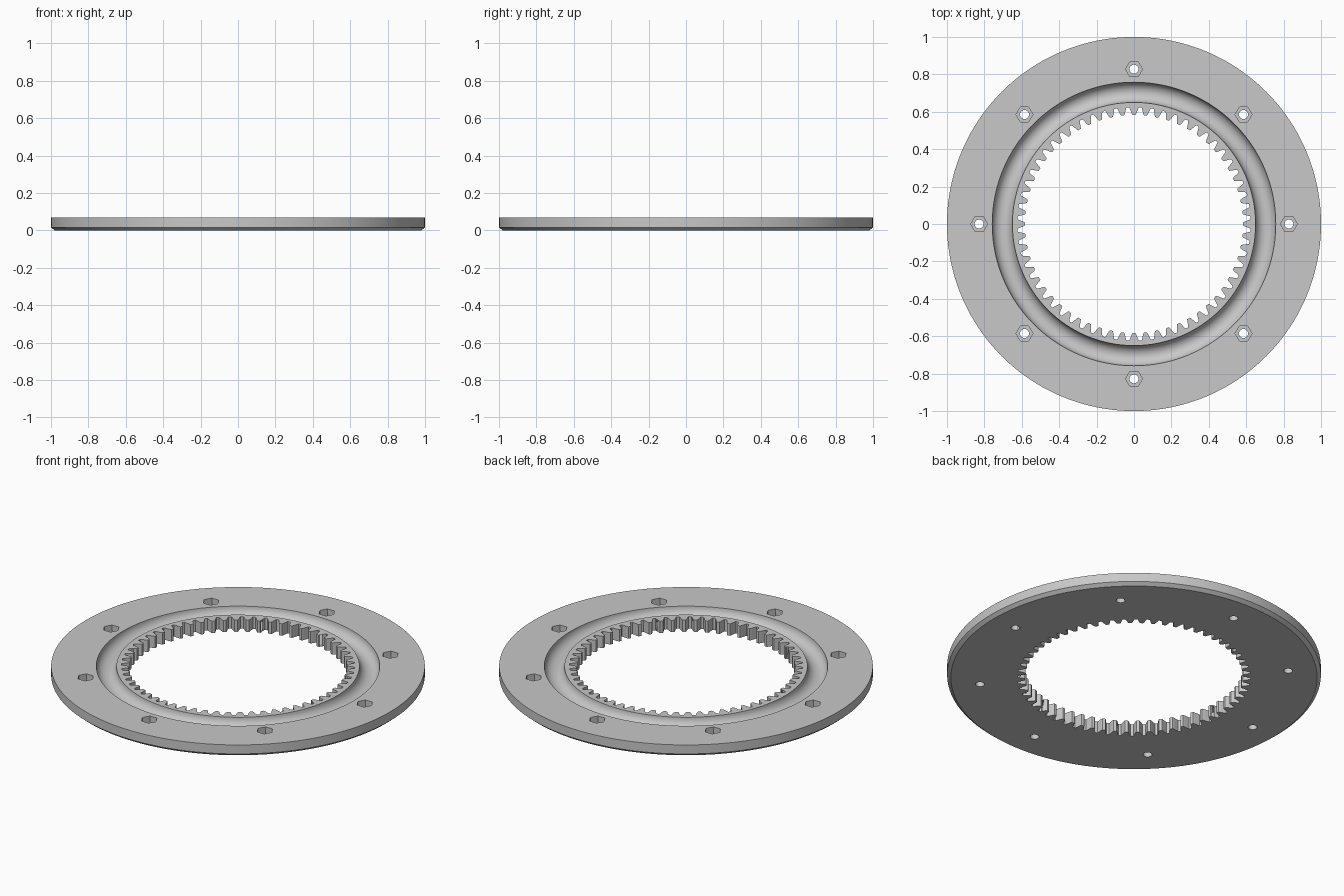
import bpy, bmesh
from math import pi, sin, cos, radians
from mathutils import Matrix, Vector

HEIGHT = 0.07
TEETH = 60
BOLTS = 8
BOLT_CIRCLE = 0.828

cube = bpy.data.objects.get("Cube")
if cube:
    bpy.data.objects.remove(cube, do_unlink=True)

grey = bpy.data.materials.new("light grey")
grey.use_nodes = True
grey.diffuse_color = (0.58, 0.58, 0.58, 1)
grey.node_tree.nodes["Principled BSDF"].inputs["Base Color"].default_value = (0.58, 0.58, 0.58, 1)


def finish(bm, name):
    bmesh.ops.recalc_face_normals(bm, faces=bm.faces)
    mesh = bpy.data.meshes.new(name)
    bm.to_mesh(mesh)
    bm.free()
    mesh.materials.append(grey)
    obj = bpy.data.objects.new(name, mesh)
    bpy.context.collection.objects.link(obj)
    return obj


def add_prism(bm, outline, z0, z1):
    face = bm.faces.new([bm.verts.new((x, y, z0)) for x, y in outline])
    top = bmesh.ops.extrude_face_region(bm, geom=[face])["geom"]
    verts = [v for v in top if isinstance(v, bmesh.types.BMVert)]
    bmesh.ops.translate(bm, verts=verts, vec=(0, 0, z1 - z0))


def polygon(radius, sides, cx=0, cy=0):
    return [(cx + radius * cos(2 * pi * i / sides), cy + radius * sin(2 * pi * i / sides))
            for i in range(sides)]


def bolt_prisms(name, radius, sides, z0, z1):
    bm = bmesh.new()
    for i in range(BOLTS):
        a = 2 * pi * i / BOLTS
        add_prism(bm, polygon(radius, sides, BOLT_CIRCLE * cos(a), BOLT_CIRCLE * sin(a)), z0, z1)
    return finish(bm, name)


# Ring body: lathed section with a bottom chamfer and a round ball groove
section = [(0.54, 0), (0.98, 0), (1, 0.017), (1, HEIGHT)]
groove_mid, groove_r, steps = 0.704, 0.054, 16
for i in range(steps + 1):
    a = -pi * i / steps
    section.append((groove_mid + groove_r * cos(a), HEIGHT + groove_r * sin(a)))
section.append((0.54, HEIGHT))
bm = bmesh.new()
verts = [bm.verts.new((r, 0, z)) for r, z in section]
edges = [bm.edges.new((v, verts[(i + 1) % len(verts)])) for i, v in enumerate(verts)]
bmesh.ops.spin(bm, geom=verts + edges, cent=(0, 0, 0), axis=(0, 0, 1),
               angle=2 * pi, steps=160, use_merge=True)
bmesh.ops.remove_doubles(bm, verts=bm.verts, dist=0.0001)
ring = finish(bm, "geared_bearing_ring")

# Gear opening: one tooth gap repeated around the circle
flank = [(0.37, 0.583), (0.32, 0.588), (0.25, 0.600), (0.19, 0.612), (0.12, 0.624)]
gap = [(-f, r) for f, r in flank] + [(f, r) for f, r in reversed(flank)]
outline = []
for i in range(TEETH):
    for f, r in gap:
        a = 2 * pi * (i + 0.5 + f) / TEETH
        outline.append((r * cos(a), r * sin(a)))
bm = bmesh.new()
add_prism(bm, outline, -0.05, HEIGHT + 0.05)
cutters = [finish(bm, "gear_cutter")]

# Bolt holes with hexagonal nut pockets
cutters.append(bolt_prisms("bolt_hole_cutter", 0.024, 24, -0.05, HEIGHT + 0.05))
cutters.append(bolt_prisms("nut_pocket_cutter", 0.045, 6, 0.03, HEIGHT + 0.05))

bpy.ops.object.select_all(action="DESELECT")
bpy.context.view_layer.objects.active = ring
ring.select_set(True)
for cutter in cutters:
    cutter.hide_render = True
    mod = ring.modifiers.new(cutter.name, "BOOLEAN")
    mod.operation = "DIFFERENCE"
    mod.solver = "EXACT"
    mod.object = cutter
    bpy.ops.object.modifier_apply(modifier=mod.name)
    bpy.data.objects.remove(cutter, do_unlink=True)

bpy.ops.object.shade_smooth_by_angle(angle=radians(30))
